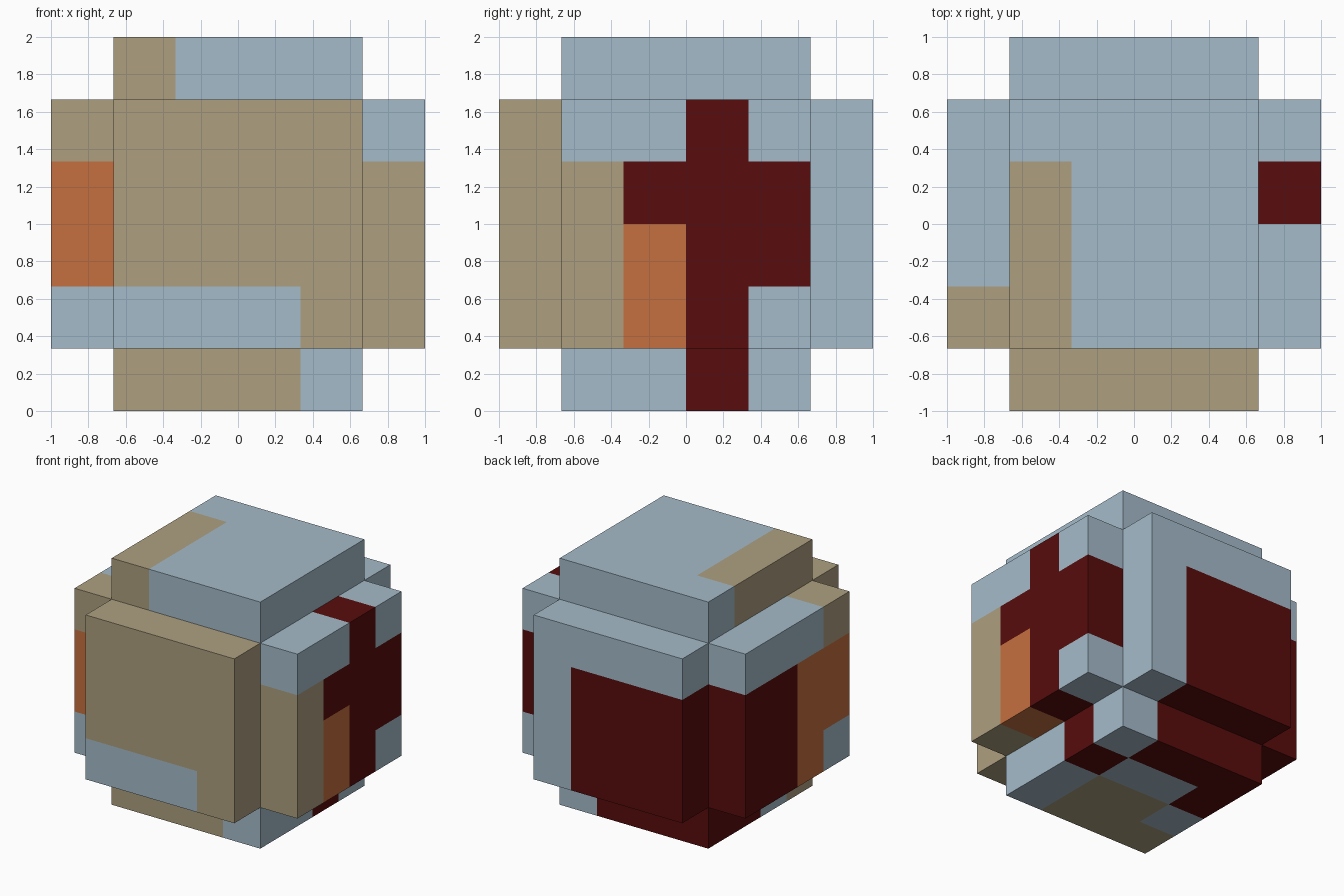
import bpy, bmesh
from mathutils import Vector

if "Cube" in bpy.data.objects:
    bpy.data.objects.remove(bpy.data.objects["Cube"])

CELL = 1 / 3          # the model sits on a 6 x 6 x 6 cell grid
CENTRE = Vector((0, 0, 1))


def material(name, rgb):
    m = bpy.data.materials.new(name)
    m.diffuse_color = (*rgb, 1)
    m.use_nodes = True
    m.node_tree.nodes["Principled BSDF"].inputs["Base Color"].default_value = m.diffuse_color
    return m


MATS = [material("pale_blue", (0.376, 0.497, 0.584)),
        material("tan", (0.423, 0.347, 0.216)),
        material("orange", (0.565, 0.162, 0.050)),
        material("dark_red", (0.098, 0.0037, 0.0037))]
KEY = "BTOR"

X, Y, Z = Vector((1, 0, 0)), Vector((0, 1, 0)), Vector((0, 0, 1))


def panel(name, u, v, rows):
    """Raised 4 x 4 panel on one side of the cube; rows run from +v to -v."""
    n = u.cross(v)
    bm = bmesh.new()

    def quad(points, mat):
        f = bm.faces.new([bm.verts.new(CENTRE + (u * a + v * b + n * c) * CELL)
                          for a, b, c in points])
        f.material_index = mat

    for r, row in enumerate(rows.split()):
        for col, letter in enumerate(row):
            a, b, mat = col - 2, 1 - r, KEY.index(letter)
            corners = [(a, b), (a + 1, b), (a + 1, b + 1), (a, b + 1)]
            quad([(p, q, 3) for p, q in corners], mat)
            # rim faces take the colour of the cell they belong to
            on_rim = (r == 3, col == 3, r == 0, col == 0)
            for k in range(4):
                if on_rim[k]:
                    p, q = corners[k], corners[(k + 1) % 4]
                    quad([(*p, 2), (*q, 2), (*q, 3), (*p, 3)], mat)
    bmesh.ops.remove_doubles(bm, verts=bm.verts, dist=0.001)
    mesh = bpy.data.meshes.new(name)
    bm.to_mesh(mesh)
    bm.free()
    for m in MATS:
        mesh.materials.append(m)
    bpy.context.collection.objects.link(bpy.data.objects.new(name, mesh))


# Six raised panels that together close the cube
panel("front_panel", X, Z, "TTTT TTTT TTTT BBBT")
panel("right_panel", Y, Z, "BBRB TRRR TORR TORB")
panel("back_panel", -X, Z, "BBBB BRRR BRRR BRRR")
panel("left_panel", -Y, Z, "BBBT RROO RROO RROB")
panel("top_panel", X, Y, "BBBB TBBB TBBB TBBB")
panel("bottom_panel", X, -Y, "TTTB BTTB RBBR RRRB")
